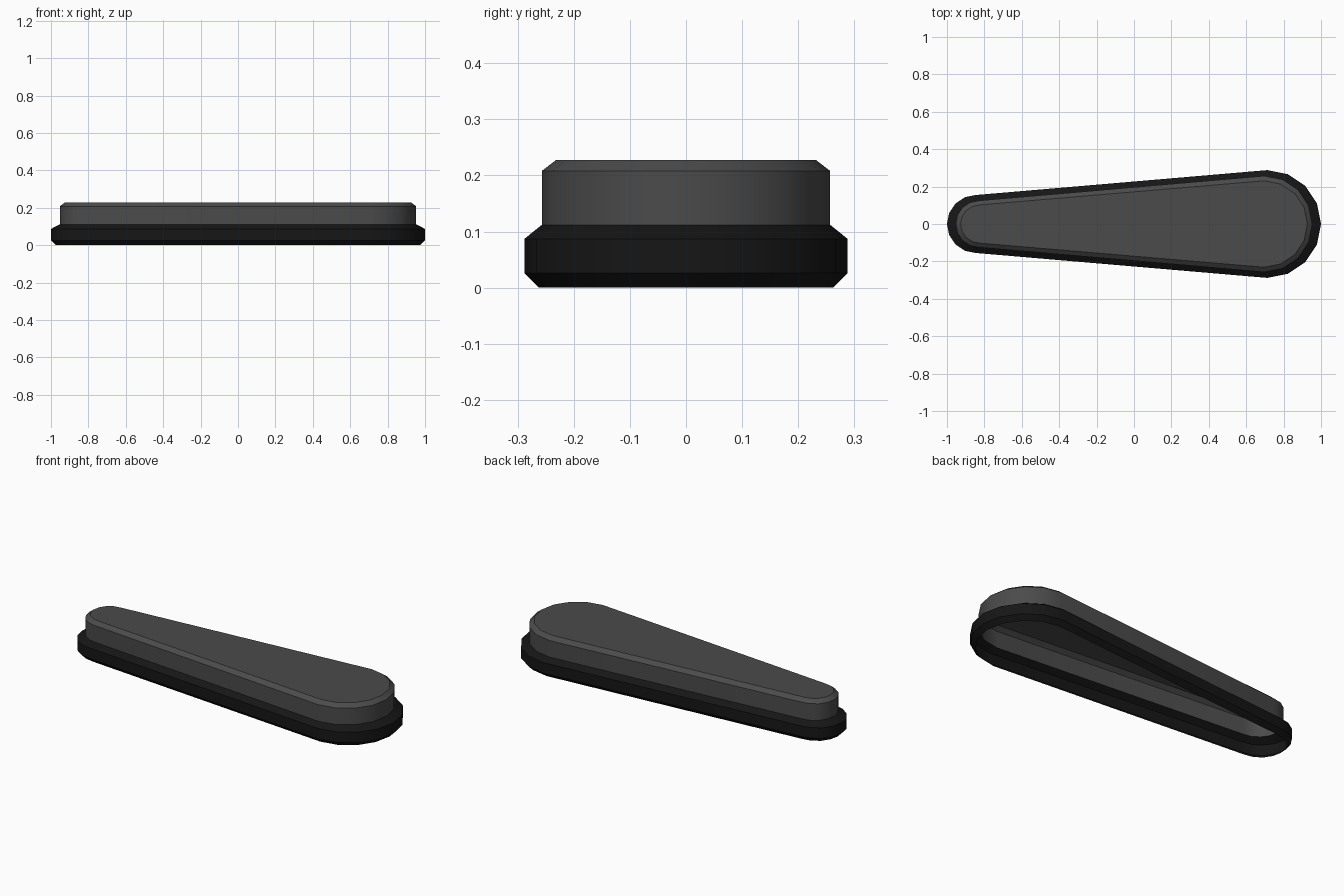
import bpy, bmesh
from math import pi, cos, sin, radians

if "Cube" in bpy.data.objects:
    bpy.data.objects.remove(bpy.data.objects["Cube"])

SEG = 8  # segments per rounded end


def material(name, v):
    m = bpy.data.materials.new(name)
    m.diffuse_color = (v, v, v, 1)
    m.use_nodes = True
    m.node_tree.nodes["Principled BSDF"].inputs["Base Color"].default_value = m.diffuse_color
    return m


def outline(x_end, r_right, r_left):
    """Tapered stadium: wide rounded end at +x, narrow one at -x."""
    pts = []
    for cx, r, start in ((x_end - r_right, r_right, -pi / 2),
                         (r_left - x_end, r_left, pi / 2)):
        for i in range(SEG + 1):
            a = start + pi * i / SEG
            pts.append((cx + r * cos(a), r * sin(a)))
    return pts


def loft(name, levels, mat, cap=False):
    """Skin a stack of outlines, each given as (z, x_end, r_right, r_left)."""
    bm = bmesh.new()
    rings = [[bm.verts.new((x, y, z)) for x, y in outline(*dims)]
             for z, *dims in levels]
    n = len(rings[0])
    for a, b in zip(rings, rings[1:]):
        for i in range(n):
            j = (i + 1) % n
            bm.faces.new((a[i], a[j], b[j], b[i]))
    if cap:
        bm.faces.new(rings[-1])
    me = bpy.data.meshes.new(name)
    bm.to_mesh(me)
    bm.free()
    me.materials.append(mat)
    ob = bpy.data.objects.new(name, me)
    bpy.context.collection.objects.link(ob)
    bpy.ops.object.select_all(action='DESELECT')
    ob.select_set(True)
    bpy.context.view_layer.objects.active = ob
    bpy.ops.object.shade_smooth_by_angle(angle=radians(30))
    return ob


# Dark bevelled base rim, open underneath
loft("base_rim", [(0.0, 0.973, 0.262, 0.132),
                  (0.026, 1.0, 0.288, 0.155),
                  (0.087, 1.0, 0.288, 0.155),
                  (0.112, 0.953, 0.257, 0.125)], material("black_rubber", 0.008))

# Grey hollow cover with chamfered top
loft("cover", [(0.112, 0.953, 0.257, 0.125),
               (0.208, 0.953, 0.257, 0.125),
               (0.228, 0.927, 0.231, 0.102)], material("dark_grey", 0.07), cap=True)
